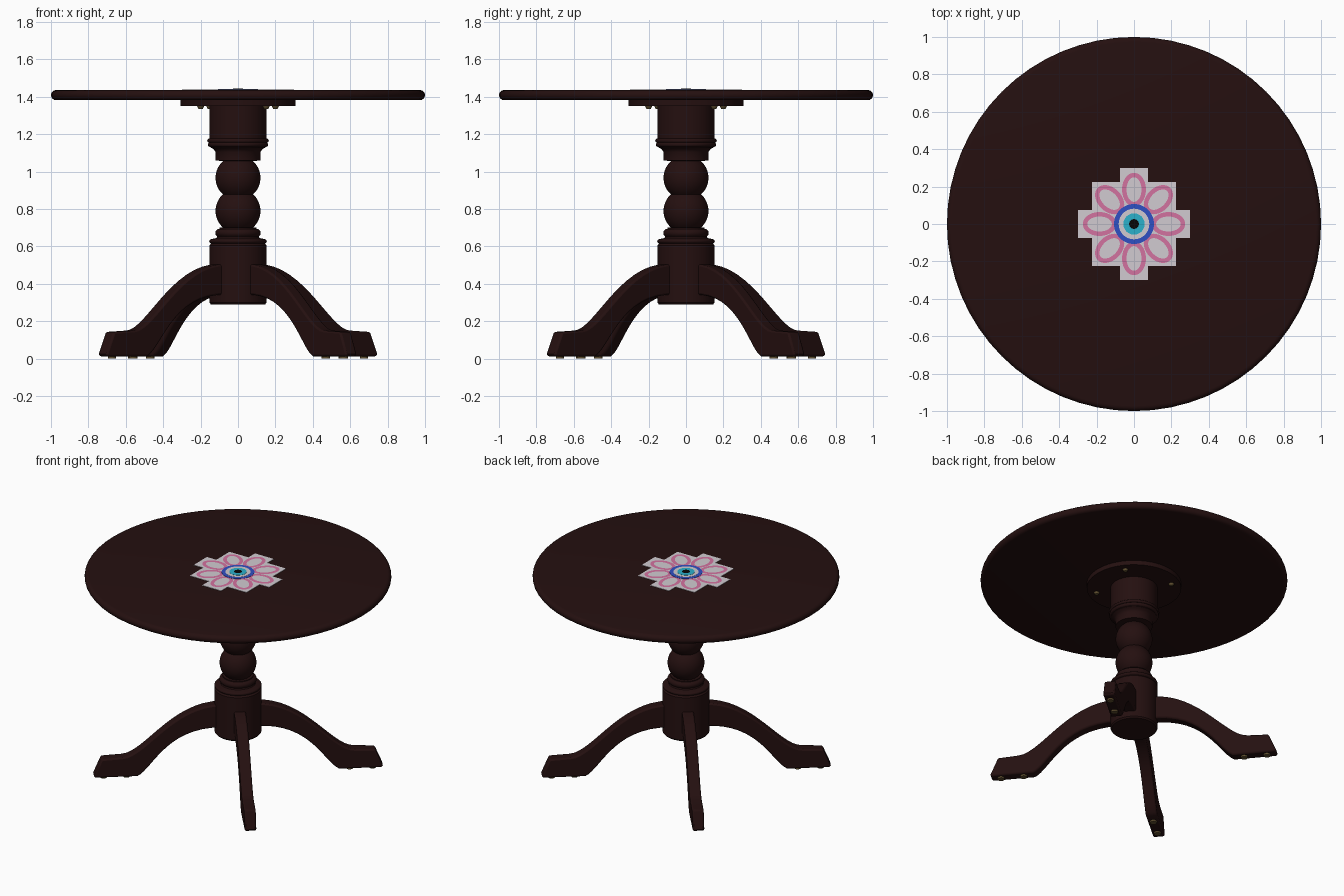
import bpy, bmesh
from math import sin, cos, pi, radians
from mathutils import Matrix, Vector
from mathutils.geometry import interpolate_bezier

cube = bpy.data.objects.get("Cube")
if cube:
    bpy.data.objects.remove(cube, do_unlink=True)


def material(name, r, g, b):
    m = bpy.data.materials.new(name)
    m.use_nodes = True
    m.diffuse_color = (r, g, b, 1)
    bsdf = m.node_tree.nodes["Principled BSDF"]
    bsdf.inputs["Base Color"].default_value = (r, g, b, 1)
    bsdf.inputs["Roughness"].default_value = 0.6
    return m


wood = material("dark_wood", 0.018, 0.005, 0.005)
cloth = material("pale_cloth", 0.64, 0.6, 0.64)
pink = material("pink", 0.65, 0.17, 0.35)
blue = material("blue", 0.03, 0.08, 0.55)
cyan = material("cyan", 0.025, 0.44, 0.6)
black = material("black", 0.002, 0.002, 0.002)
brass = material("brass", 0.12, 0.08, 0.03)


def finish(name, bm, mat, smooth=True):
    bmesh.ops.recalc_face_normals(bm, faces=bm.faces)
    mesh = bpy.data.meshes.new(name)
    bm.to_mesh(mesh)
    bm.free()
    mesh.materials.append(mat)
    ob = bpy.data.objects.new(name, mesh)
    bpy.context.collection.objects.link(ob)
    if smooth:
        bpy.ops.object.select_all(action="DESELECT")
        ob.select_set(True)
        bpy.context.view_layer.objects.active = ob
        bpy.ops.object.shade_smooth_by_angle(angle=radians(35))
    return ob


def lathe(name, profile, mat, steps=64):
    """Spin (radius, z) points round the z axis."""
    bm = bmesh.new()
    verts = [bm.verts.new((r, 0, z)) for r, z in profile]
    edges = [bm.edges.new(pair) for pair in zip(verts, verts[1:])]
    bmesh.ops.spin(bm, geom=verts + edges, axis=(0, 0, 1), cent=(0, 0, 0),
                   angle=2 * pi, steps=steps)
    bmesh.ops.remove_doubles(bm, verts=bm.verts, dist=0.0005)
    return finish(name, bm, mat)


def prism(name, outline, depth, mat, matrix, smooth=False):
    """Extrude a flat outline, then place it."""
    bm = bmesh.new()
    face = bm.faces.new([bm.verts.new((x, y, 0)) for x, y in outline])
    out = bmesh.ops.extrude_face_region(bm, geom=[face])
    bmesh.ops.translate(bm, vec=(0, 0, depth),
                        verts=[v for v in out["geom"] if isinstance(v, bmesh.types.BMVert)])
    bmesh.ops.transform(bm, matrix=matrix, verts=bm.verts)
    return finish(name, bm, mat, smooth)


def arc(cr, cz, rad, a0, a1, n=10):
    return [(cr + rad * cos(radians(a0 + (a1 - a0) * i / n)),
             cz + rad * sin(radians(a0 + (a1 - a0) * i / n))) for i in range(n + 1)]


# Round top with a bullnose edge, and the mounting plate below it
lathe("table_top", [(0, 1.382)] + arc(0.973, 1.409, 0.027, -90, 90, 8) + [(0, 1.436)], wood)
lathe("mounting_plate", [(0, 1.35), (0.308, 1.35), (0.308, 1.384), (0, 1.384)], wood)

# Turned column: hub, collar, two balls, mouldings and upper drum
column = [(0, 0.29), (0.145, 0.29), (0.153, 0.3), (0.153, 0.605), (0.143, 0.615)]
column += arc(0.143, 0.628, 0.011, -70, 90, 5) + [(0.115, 0.645)]
column += arc(0.1, 0.672, 0.022, -60, 90, 6) + [(0.1, 0.7)]
column += arc(0, 0.79, 0.12, -48, 48, 14)
column += arc(0, 0.967, 0.12, -48, 48, 14)
column += [(0.12, 1.06), (0.12, 1.105), (0.13, 1.12), (0.148, 1.13)]
column += arc(0.148, 1.145, 0.013, -90, 60, 5)
column += arc(0.153, 1.165, 0.012, -60, 90, 5)
column += [(0.153, 1.19), (0.153, 1.352), (0, 1.352)]
lathe("column", column, wood)

# Four curved legs with small glides under the feet
top_edge = interpolate_bezier(Vector((0.1, 0.505)), Vector((0.43, 0.52)),
                              Vector((0.61, 0.155)), Vector((0.76, 0.15)), 16)
low_edge = interpolate_bezier(Vector((0.66, 0.012)), Vector((0.56, 0.06)),
                              Vector((0.47, 0.36)), Vector((0.1, 0.34)), 16)
leg_outline = ([tuple(p) for p in top_edge] + [(0.895, 0.143), (0.945, 0.025), (0.94, 0.012)]
               + [tuple(p) for p in low_edge])
leg_width = 0.076
for i in range(4):
    spin = Matrix.Rotation(radians(40 + 90 * i), 4, "Z")
    stand = Matrix.Translation((0, leg_width / 2, 0)) @ Matrix.Rotation(pi / 2, 4, "X")
    leg = prism("leg_%d" % (i + 1), leg_outline, leg_width, wood, spin @ stand, True)
    bevel = leg.modifiers.new("soft_edges", "BEVEL")
    bevel.width = 0.01
    bevel.segments = 2
    bevel.limit_method = "ANGLE"
    bevel.angle_limit = radians(50)
    for r in (0.73, 0.88):
        disc = [(r + 0.022 * cos(a * pi / 8), 0.022 * sin(a * pi / 8)) for a in range(16)]
        prism("foot_glide", disc, 0.015, brass, spin)

    # Screw head under the mounting plate
    screw = lathe("plate_screw", [(0, 1.334), (0.012, 1.336), (0.02, 1.352), (0, 1.352)], brass, 16)
    screw.location = (0.25 * cos(radians(37 + 90 * i)), 0.25 * sin(radians(37 + 90 * i)), 0)


# Stepped cloth with a flower: each layer sits a hair above the last
def raised(z):
    return Matrix.Translation((0, 0, z))


a, b, c = 0.075, 0.225, 0.3
quarter = [(c, -a), (c, a), (b, a), (b, b), (a, b)]
outline = []
for k in range(4):
    q = Matrix.Rotation(k * pi / 2, 2)
    outline += [tuple(q @ Vector(p)) for p in quarter]
prism("cloth", outline, 0.003, cloth, raised(1.4355))


def ellipse_band(name, outer, inner, mat, z, offset=0, turn=0, n=40):
    """Flat band between two ellipses of given half sizes."""
    bm = bmesh.new()
    loops = [[bm.verts.new((offset + sx * cos(2 * pi * k / n), sy * sin(2 * pi * k / n), z))
              for k in range(n)] for sx, sy in (outer, inner)]
    for k in range(n):
        j = (k + 1) % n
        bm.faces.new((loops[0][k], loops[0][j], loops[1][j], loops[1][k]))
    bmesh.ops.transform(bm, matrix=Matrix.Rotation(turn, 4, "Z"), verts=bm.verts)
    ob = finish(name, bm, mat, False)
    if ob.data.polygons[0].normal.z < 0:
        ob.data.flip_normals()
    return ob


for k in range(8):
    ellipse_band("petal_%d" % (k + 1), (0.09, 0.064), (0.066, 0.04), pink,
                 1.4395 + 0.0002 * (k % 2), 0.184, k * pi / 4)
disc = [(cos(k * pi / 20), sin(k * pi / 20)) for k in range(40)]
for name, rad, z, mat in (("blue_ring", 0.107, 1.4385, blue), ("pale_ring", 0.082, 1.4395, cloth),
                          ("cyan_ring", 0.057, 1.4405, cyan), ("flower_centre", 0.026, 1.4415, black)):
    prism(name, [(x * rad, y * rad) for x, y in disc], 0.002, mat, raised(z))
